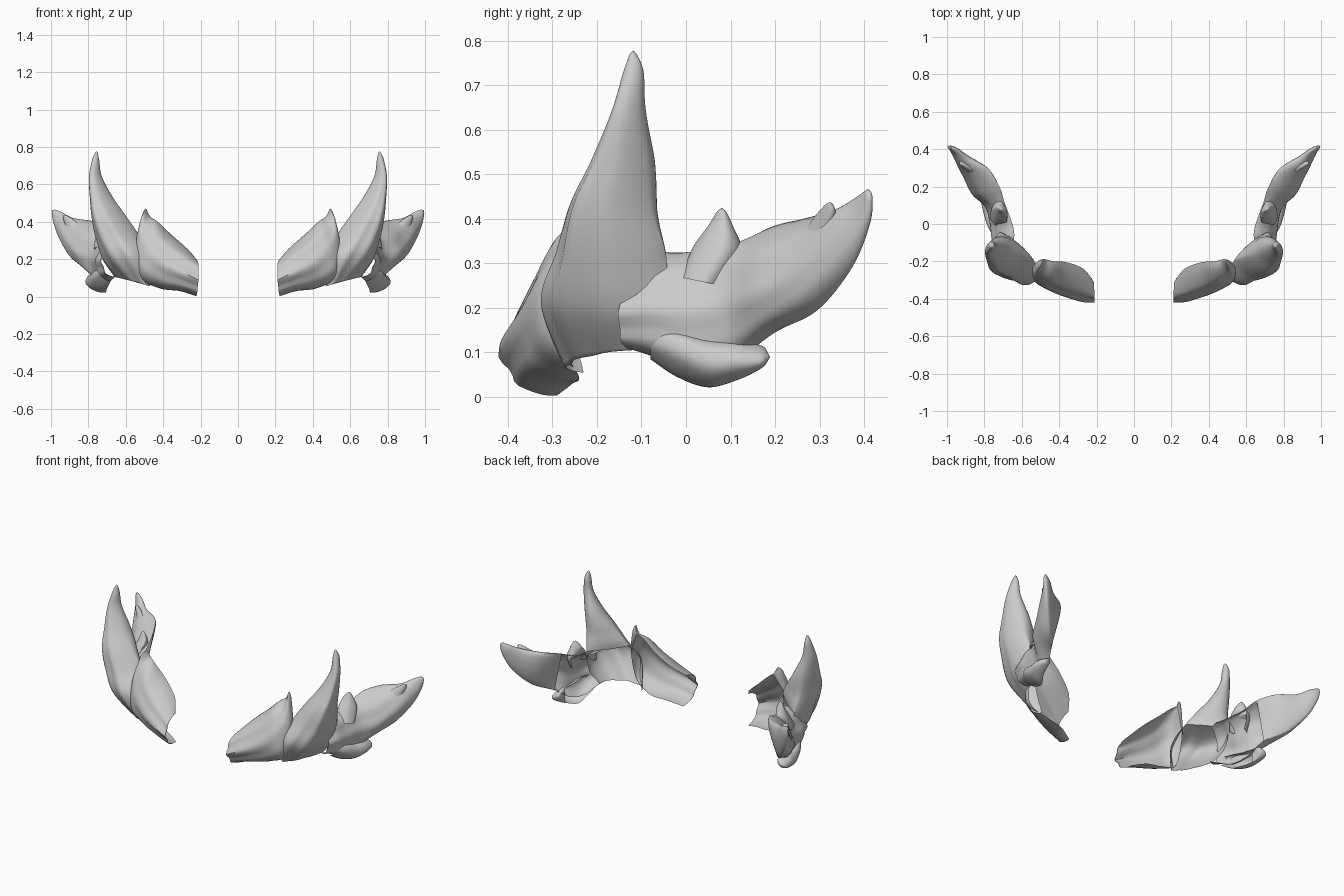
import bpy, bmesh, math
from mathutils import Vector

SEG, STEPS = 40, 8
SHELL = -0.96   # back follows the front: thin hollow sheet


def catmull(a, b, c, d, t):
    return 0.5 * (2 * b + (c - a) * t + (2 * a - 5 * b + 4 * c - d) * t * t
                  + (3 * b - a - 3 * c + d) * t ** 3)


def tuft(name, stations, tip, strands=0, depth=0.0):
    """Loft of (edge, ridge, edge, back bulge) sections closing at a tip."""
    st = [(Vector(l), Vector(r), Vector(u), b) for l, r, u, b in stations]
    t = Vector(tip)
    l, r, u, b = st[-1]
    mid = (l + u) / 2
    # small blunt ring just before the tip
    st.append(tuple(t + (p - mid) * 0.36 - (t - mid) * 0.08 for p in (l, r, u)) + (max(b, 0.7),))
    rows = []
    n = len(st)
    for i in range(n - 1):
        ks = [st[max(i - 1, 0)], st[i], st[i + 1], st[min(i + 2, n - 1)]]
        sharp = 6 if ks[1][3] == SHELL else 1   # abrupt closing after the sheet
        for j in range(STEPS + (i == n - 2)):
            f = j / STEPS
            sec = [catmull(*[k[m] for k in ks], f) for m in range(3)]
            back = ks[1][3] + (ks[2][3] - ks[1][3]) * f ** sharp
            rows.append((*sec, back, (i + f) / (n - 1)))
    bm = bmesh.new()
    rings = []
    for l, r, u, back, v in rows:
        m, a = (l + u) / 2, (u - l) / 2
        bulge = r - m
        ring = []
        for k in range(SEG):
            ang = 2 * math.pi * k / SEG
            s = math.sin(ang)
            # the same strand grooves on front and sheet back
            groove = 1 + depth * (1 - v) * math.cos(strands * math.acos(math.cos(ang)) + 2 * v) * abs(s)
            w = groove if s >= 0 else (back * groove if back < 0 else back)
            ring.append(bm.verts.new(m - a * math.cos(ang) + bulge * s * w))
        rings.append(ring)
    for p, q in zip(rings, rings[1:]):
        for k in range(SEG):
            bm.faces.new((p[k], p[(k + 1) % SEG], q[(k + 1) % SEG], q[k]))
    # thin rim at the root, rounded point at the end
    for k in range(SEG // 2):
        vs = [rings[0][i % SEG] for i in (k, k + 1, SEG - k - 1, SEG - k)]
        vs = list(dict.fromkeys(vs))
        if len(vs) > 2:
            bm.faces.new(vs)
    end = bm.verts.new(t + (t - mid).normalized() * 0.005)
    for k in range(SEG):
        bm.faces.new((rings[-1][k], rings[-1][(k + 1) % SEG], end))
    bmesh.ops.recalc_face_normals(bm, faces=bm.faces)
    me = bpy.data.meshes.new(name)
    bm.to_mesh(me)
    bm.free()
    ob = bpy.data.objects.new(name, me)
    bpy.context.collection.objects.link(ob)
    ob.modifiers.new("Mirror", 'MIRROR')
    bpy.ops.object.select_all(action='DESELECT')
    ob.select_set(True)
    bpy.context.view_layer.objects.active = ob
    bpy.ops.object.shade_smooth_by_angle(angle=math.radians(50))
    return ob


# front tuft: hollow sheet sweeping up from the inner end
tuft("front_tuft", [
    ((.225, -.29, .003), (.212, -.412, .09), (.215, -.31, .19), SHELL),
    ((.31, -.255, .03), (.29, -.405, .13), (.27, -.24, .255), SHELL),
    ((.42, -.24, .045), (.40, -.37, .19), (.36, -.205, .335), SHELL),
    ((.53, -.265, .11), (.475, -.33, .27), (.43, -.20, .40), SHELL),
    ((.545, -.235, .28), (.515, -.275, .35), (.47, -.19, .43), 0.1),
], (.505, -.21, .453), strands=8, depth=.08)

# tall horn: hollow at the root, solid above
tuft("tall_horn", [
    ((.66, -.09, .105), (.575, -.245, .085), (.47, -.23, .055), SHELL),
    ((.70, -.045, .19), (.66, -.285, .20), (.49, -.26, .22), SHELL),
    ((.72, -.045, .31), (.72, -.27, .32), (.535, -.20, .335), 0.1),
    ((.745, -.08, .42), (.757, -.25, .43), (.61, -.18, .44), 0.35),
    ((.765, -.092, .53), (.778, -.205, .53), (.68, -.165, .53), 0.6),
    ((.785, -.11, .64), (.787, -.165, .64), (.735, -.14, .64), 0.8),
    ((.777, -.106, .73), (.772, -.138, .73), (.745, -.128, .73), 0.9),
], (.757, -.118, .773), strands=8, depth=.07)

# rear tuft: hollow sheet becoming a solid curved tail
tuft("rear_tuft", [
    ((.65, -.12, .11), (.73, -.15, .19), (.65, -.10, .31), SHELL),
    ((.675, -.07, .09), (.755, -.08, .20), (.64, -.06, .325), SHELL),
    ((.70, .00, .06), (.765, .00, .20), (.65, .00, .325), SHELL),
    ((.73, .10, .075), (.79, .09, .22), (.69, .11, .345), SHELL),
    ((.77, .20, .145), (.86, .16, .25), (.72, .20, .385), 0.0),
    ((.86, .295, .195), (.905, .25, .31), (.78, .29, .405), 0.2),
    ((.94, .37, .29), (.945, .325, .37), (.88, .345, .42), 0.4),
    ((.982, .408, .385), (.97, .375, .41), (.94, .385, .45), 0.7),
], (.99, .413, .458), strands=8, depth=.07)

# small spike between horn and tail, root buried in the sheet
tuft("middle_spike", [
    ((.72, .09, .25), (.768, .03, .26), (.70, -.01, .27), SHELL),
    ((.71, .125, .325), (.757, .065, .33), (.68, .015, .335), 0.0),
    ((.715, .105, .385), (.735, .075, .385), (.69, .05, .385), 0.6),
], (.71, .08, .42), strands=5, depth=.04)

# little barb near the tail end
tuft("tail_barb", [
    ((.87, .31, .33), (.895, .275, .33), (.82, .24, .34), 0.2),
    ((.92, .335, .405), (.92, .305, .40), (.87, .285, .40), 0.5),
], (.925, .322, .435))

# low blunt lobe under the rear tuft
tuft("lower_lobe", [
    ((.68, -.08, .085), (.735, -.08, .115), (.72, -.08, .15), SHELL),
    ((.70, -.02, .045), (.775, -.02, .095), (.74, -.02, .145), SHELL),
    ((.71, .05, .022), (.80, .05, .07), (.75, .05, .13), SHELL),
    ((.755, .12, .04), (.815, .11, .08), (.76, .12, .125), 0.1),
    ((.78, .17, .065), (.81, .165, .085), (.765, .17, .115), 0.5),
], (.785, .185, .09), strands=4, depth=.05)
